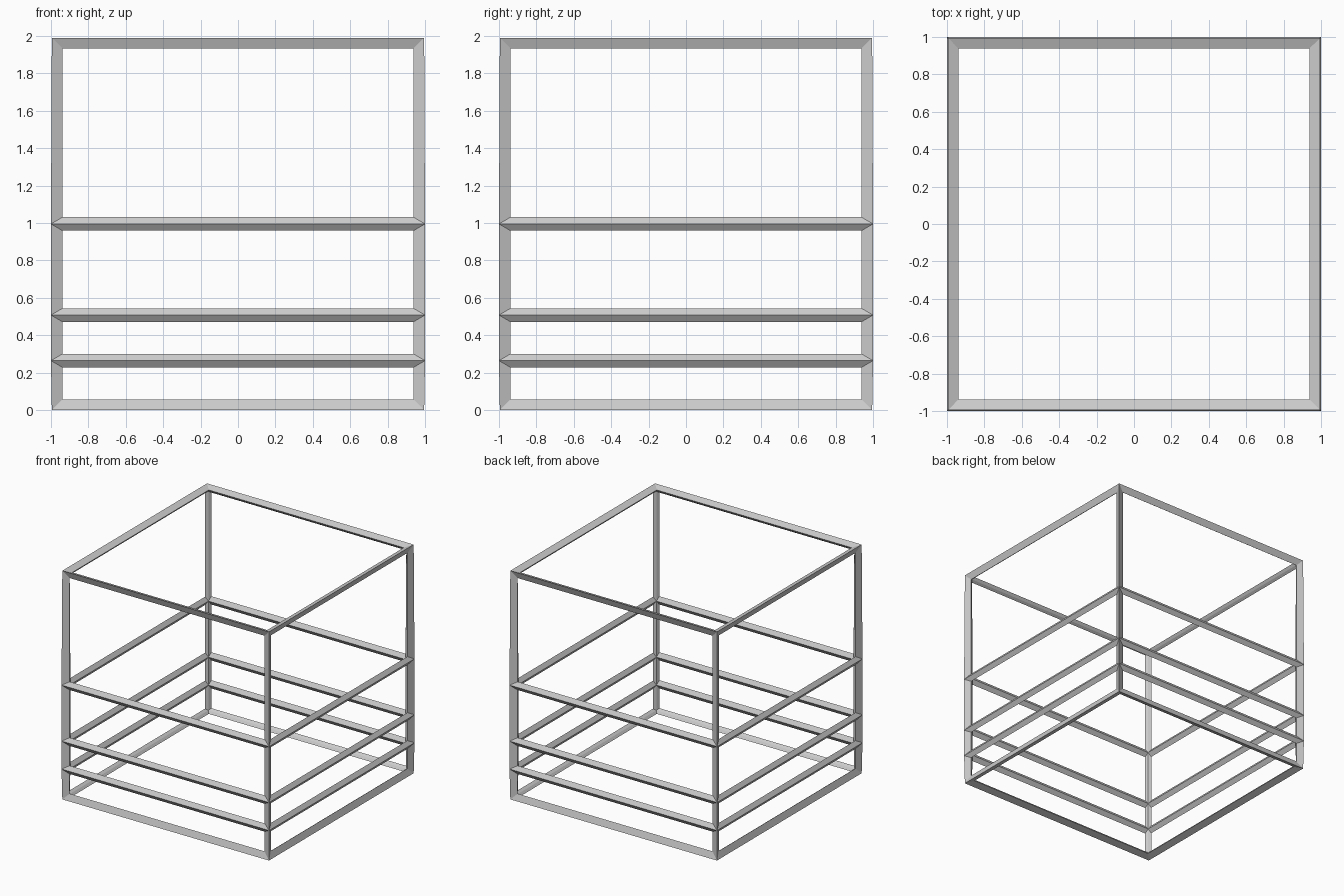
import bpy, bmesh
from mathutils import Vector

if "Cube" in bpy.data.objects:
    bpy.data.objects.remove(bpy.data.objects["Cube"])

S = 0.036                      # half thickness of the bars
H = 1 - S / 2 ** 0.5           # half width of the centre-line cage
Z0 = S / 3 ** 0.5              # lowest corner height
TOP = 2 * H
LEVELS = [Z0 + TOP * f for f in (0, 0.125, 0.25, 0.5, 1)]
CORNERS = [(-1, -1), (1, -1), (1, 1), (-1, 1)]

bm = bmesh.new()
pos, outer, inner = {}, {}, {}

# Outer and inner ridge points at every joint
for k, z in enumerate(LEVELS):
    nz = -1 if k == 0 else (1 if k == len(LEVELS) - 1 else 0)
    for c, (x, y) in enumerate(CORNERS):
        p = Vector((x * H, y * H, z))
        n = Vector((x, y, nz)).normalized() * S
        pos[c, k] = p
        outer[c, k] = bm.verts.new(p + n)
        inner[c, k] = bm.verts.new(p - n)


def frame_panel(keys):
    """Bevelled bars around one open panel of the cage."""
    pts = [pos[k] for k in keys]
    inset = []
    for i, p in enumerate(pts):
        a = (pts[i - 1] - p).normalized()
        b = (pts[(i + 1) % 4] - p).normalized()
        inset.append(bm.verts.new(p + (a + b) * S))
    for i in range(4):
        j = (i + 1) % 4
        a, b = keys[i], keys[j]
        bm.faces.new((outer[a], outer[b], inset[j], inset[i]))
        bm.faces.new((inner[b], inner[a], inset[i], inset[j]))


# Side panels, then the open top and bottom
last = len(LEVELS) - 1
for c in range(4):
    d = (c + 1) % 4
    for k in range(last):
        frame_panel([(c, k), (d, k), (d, k + 1), (c, k + 1)])
frame_panel([(c, last) for c in range(4)])
frame_panel([(c, 0) for c in reversed(range(4))])

bmesh.ops.recalc_face_normals(bm, faces=bm.faces)
mesh = bpy.data.meshes.new("cage_frame")
bm.to_mesh(mesh)
bm.free()
bpy.context.collection.objects.link(bpy.data.objects.new("cage_frame", mesh))
